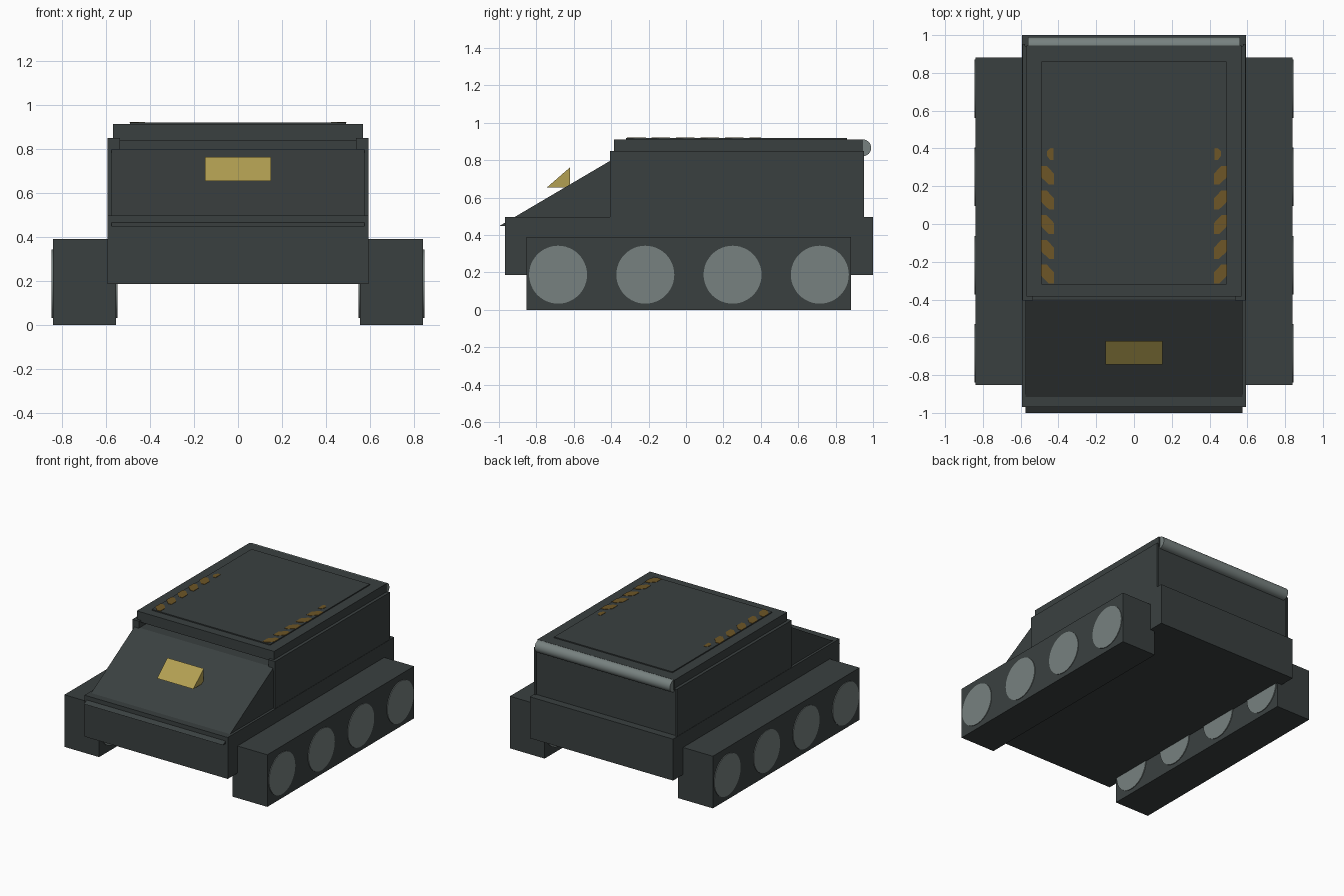
import bpy, bmesh, math
from mathutils import Matrix

if "Cube" in bpy.data.objects:
    bpy.data.objects.remove(bpy.data.objects["Cube"])


def material(name, rgb):
    m = bpy.data.materials.new(name)
    m.diffuse_color = (*rgb, 1)
    m.use_nodes = True
    m.node_tree.nodes["Principled BSDF"].inputs["Base Color"].default_value = m.diffuse_color
    return m


ARMOUR = material("dark_armour", (0.042, 0.051, 0.051))
GREY = material("wheel_grey", (0.185, 0.220, 0.214))
YELLOW = material("lamp_yellow", (0.45, 0.35, 0.085))
ORANGE = material("marking_orange", (0.155, 0.093, 0.020))


def finish(name, bm, mat):
    bmesh.ops.recalc_face_normals(bm, faces=bm.faces)
    me = bpy.data.meshes.new(name)
    bm.to_mesh(me)
    bm.free()
    me.materials.append(mat)
    ob = bpy.data.objects.new(name, me)
    bpy.context.collection.objects.link(ob)
    return ob


def box(name, x, y, z, mat=ARMOUR):
    bm = bmesh.new()
    bmesh.ops.create_cube(bm, size=1)
    for v in bm.verts:
        for i, (a, b) in enumerate((x, y, z)):
            v.co[i] = a if v.co[i] < 0 else b
    return finish(name, bm, mat)


def prism(name, profile, lo, hi, axis, mat):
    """Extrude a 2D profile along x (profile is y,z) or z (profile is x,y)."""
    bm = bmesh.new()

    def point(p, t):
        return (t, *p) if axis == "x" else (*p, t)

    a = [bm.verts.new(point(p, lo)) for p in profile]
    b = [bm.verts.new(point(p, hi)) for p in profile]
    bm.faces.new(a)
    bm.faces.new(b)
    n = len(profile)
    for i in range(n):
        j = (i + 1) % n
        bm.faces.new((a[i], a[j], b[j], b[i]))
    return finish(name, bm, mat)


def x_cylinder(name, x, y, z, r, sides, mat):
    bm = bmesh.new()
    place = Matrix.Translation(((x[0] + x[1]) / 2, y, z)) @ Matrix.Rotation(math.pi / 2, 4, "Y")
    bmesh.ops.create_cone(bm, cap_ends=True, segments=sides, radius1=r, radius2=r,
                          depth=x[1] - x[0], matrix=place)
    for f in bm.faces:
        f.smooth = len(f.verts) == 4
    for e in bm.edges:
        e.smooth = all(len(f.verts) == 4 for f in e.link_faces)
    return finish(name, bm, mat)


# Lower hull and sloped nose plate
box("lower_hull", (-0.593, 0.593), (-0.968, 1.0), (0.187, 0.497))
prism("sloped_nose", [(-0.40, 0.80), (-1.0, 0.447), (-0.40, 0.447)], -0.575, 0.575, "x", ARMOUR)

# Cabin, with a shallow slot under the front of the roof
box("cabin_body", (-0.578, 0.578), (-0.40, 0.943), (0.49, 0.80))
box("cabin_upper", (-0.578, 0.578), (-0.28, 0.943), (0.80, 0.85))
box("roof", (-0.568, 0.568), (-0.385, 0.945), (0.835, 0.912))
box("roof_panel", (-0.49, 0.49), (-0.32, 0.86), (0.912, 0.92))

# Roller along the rear roof edge
x_cylinder("rear_roller", (-0.56, 0.56), 0.945, 0.866, 0.045, 32, GREY)

# Wedge lamp on the nose
prism("nose_lamp", [(-0.743, 0.655), (-0.62, 0.762), (-0.62, 0.655)], -0.15, 0.15, "x", YELLOW)

for side, s in (("left", -1), ("right", 1)):
    def span(a, b):
        return tuple(sorted((s * a, s * b)))

    # Cabin side walls and front pillars
    box(f"{side}_cabin_wall", span(0.577, 0.591), (-0.405, 0.952), (0.49, 0.85))
    box(f"{side}_front_pillar", span(0.535, 0.58), (-0.405, -0.28), (0.78, 0.85))

    # Track block with four wheels
    box(f"{side}_track", span(0.553, 0.84), (-0.853, 0.882), (0, 0.39))
    for i in range(4):
        x_cylinder(f"{side}_wheel_{i + 1}", span(0.547, 0.845), -0.684 + 0.4665 * i,
                   0.188, 0.155, 48, GREY)

    # Slanted roof markings, with a small one at the rear of each row
    for i in range(5):
        cy = -0.265 + 0.1307 * i
        shape = [(0.492, 0.05), (0.462, 0.05), (0.423, 0.008),
                 (0.423, -0.05), (0.45, -0.05), (0.492, -0.01)]
        prism(f"{side}_marking_{i + 1}", [(s * x, cy + y) for x, y in shape],
              0.919, 0.9225, "z", ORANGE)
    small = [(0.46, 0.385), (0.445, 0.402), (0.425, 0.402), (0.425, 0.34), (0.445, 0.34), (0.46, 0.36)]
    prism(f"{side}_marking_small", [(s * x, y) for x, y in small], 0.919, 0.9225, "z", ORANGE)
